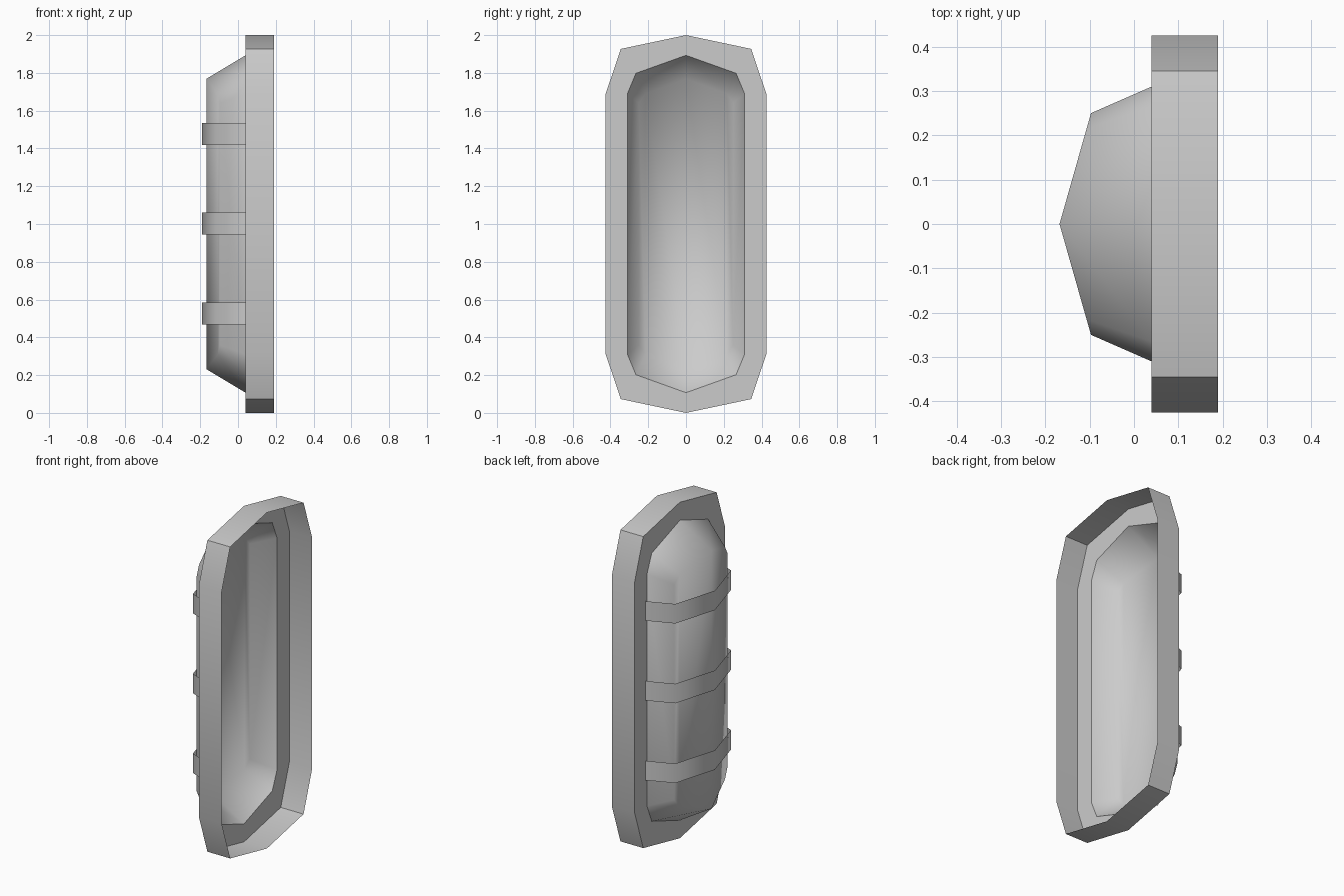
import bpy, bmesh, math

cube = bpy.data.objects.get("Cube")
if cube:
    bpy.data.objects.remove(cube)

grey = bpy.data.materials.new("plain grey")
grey.use_nodes = True
grey.diffuse_color = (0.6, 0.6, 0.6, 1)
grey.node_tree.nodes["Principled BSDF"].inputs["Base Color"].default_value = (0.6, 0.6, 0.6, 1)

MID = 1.0       # mid height; every outline mirrors about it
BACK, FRONT = 0.04, 0.19


def outline(quarter, depth):
    """Mirror three (y, height above middle) points into a closed ring of ten."""
    half = quarter + [(y, -z) for y, z in reversed(quarter)]
    ring = half + [(-y, z) for y, z in reversed(half[1:-1])]
    return [(depth(y), y, MID + z) for y, z in ring]


def bridge(bm, a, b, closed=True):
    n = len(a)
    for i in range(n if closed else n - 1):
        j = (i + 1) % n
        bm.faces.new((a[i], a[j], b[j], b[i]))


def finish(name, bm, angle):
    bmesh.ops.recalc_face_normals(bm, faces=bm.faces)
    mesh = bpy.data.meshes.new(name)
    bm.to_mesh(mesh)
    bm.free()
    mesh.materials.append(grey)
    obj = bpy.data.objects.new(name, mesh)
    bpy.context.collection.objects.link(obj)
    bpy.ops.object.select_all(action='DESELECT')
    obj.select_set(True)
    bpy.context.view_layer.objects.active = obj
    bpy.ops.object.shade_smooth_by_angle(angle=math.radians(angle))


def add_ring(bm, points):
    return [bm.verts.new(p) for p in points]


outer = [(0, 1.0), (0.345, 0.927), (0.425, 0.69)]
inner = [(0, 0.893), (0.265, 0.798), (0.31, 0.69)]
crown = [(0, 0.768), (0.215, 0.69), (0.25, 0.64)]

# Rim: thin outer wall and the flat flange behind it
bm = bmesh.new()
front_ring = add_ring(bm, outline(outer, lambda y: FRONT))
back_ring = add_ring(bm, outline(outer, lambda y: BACK))
inner_ring = add_ring(bm, outline(inner, lambda y: BACK))
bridge(bm, front_ring, back_ring)
bridge(bm, back_ring, inner_ring)
finish("rim", bm, 35)

# Bowl: sloping sides up to a crown folded along a vertical ridge
bm = bmesh.new()
base = add_ring(bm, outline(inner, lambda y: BACK))
top = add_ring(bm, outline(crown, lambda y: -0.168 + 0.284 * abs(y)))
bridge(bm, base, top)
for side in (top[:6], top[5:] + top[:1]):
    bm.faces.new((side[0], side[1], side[4], side[5]))
    bm.faces.new(side[1:5])
finish("bowl", bm, 80)

# Straps: three thin bands wrapped around the bowl
profile = [(BACK, 0.325), (-0.113, 0.262), (-0.19, 0), (-0.113, -0.262), (BACK, -0.325)]
for name, z in (("lower_strap", 0.527), ("middle_strap", 1.002), ("upper_strap", 1.477)):
    bm = bmesh.new()
    edges = [add_ring(bm, [(x, y, z + dz) for x, y in profile]) for dz in (-0.058, 0.058)]
    bridge(bm, *edges, closed=False)
    finish(name, bm, 60)
